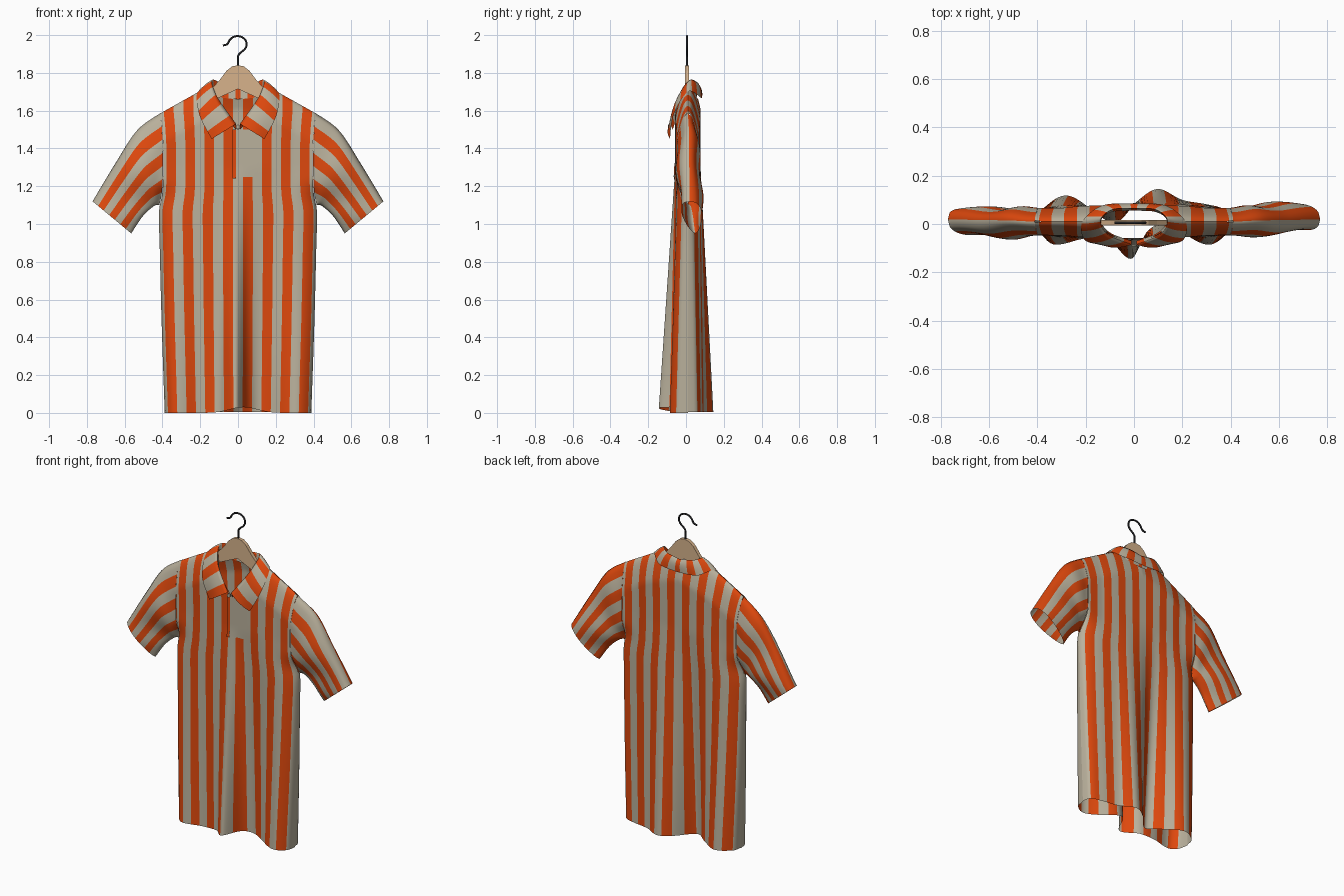
import bpy, bmesh, math
from mathutils import Vector

if "Cube" in bpy.data.objects:
    bpy.data.objects.remove(bpy.data.objects["Cube"])


def material(name, rgb):
    m = bpy.data.materials.new(name)
    m.diffuse_color = (*rgb, 1)
    m.use_nodes = True
    m.node_tree.nodes["Principled BSDF"].inputs["Base Color"].default_value = m.diffuse_color
    return m


BEIGE = material("beige cloth", (0.49, 0.44, 0.335))
ORANGE = material("orange cloth", (0.73, 0.065, 0.004))
WOOD = material("light wood", (0.68, 0.45, 0.26))
METAL = material("dark metal", (0.015, 0.015, 0.017))


def lerp_table(tab, x):
    """Smooth cubic interpolation through (x, value) pairs."""
    x = max(tab[0][0], min(tab[-1][0], x))
    n = len(tab) - 1

    def slope(i):
        a, b = tab[max(0, i - 1)], tab[min(n, i + 1)]
        return (b[1] - a[1]) / (b[0] - a[0])
    k = max(i for i in range(n) if tab[i][0] <= x)
    (a, p), (b, q) = tab[k], tab[k + 1]
    h, s = b - a, (x - a) / (b - a)
    return (p * (1 + 2 * s) * (1 - s) ** 2 + q * s * s * (3 - 2 * s)
            + h * slope(k) * s * (1 - s) ** 2 - h * slope(k + 1) * s * s * (1 - s))


def smooth(s):
    s = max(0, min(1, s))
    return s * s * (3 - 2 * s)


def spline(pts, t):
    """Catmull-Rom curve through the points, t in 0..1."""
    n = len(pts) - 1
    k = min(int(t * n), n - 1)
    s = t * n - k
    P = [Vector(pts[max(0, min(n, k + d))]) for d in (-1, 0, 1, 2)]
    return 0.5 * (2 * P[1] + (P[2] - P[0]) * s + (2 * P[0] - 5 * P[1] + 4 * P[2] - P[3]) * s * s
                  + (3 * P[1] - P[0] - 3 * P[2] + P[3]) * s ** 3)


def sheet(name, us, vs, point, orange):
    """Grid surface; orange(u) picks the stripe colour of each column."""
    verts = [point(u, v) for v in vs for u in us]
    n = len(us)
    faces, mats = [], []
    for j in range(len(vs) - 1):
        for i in range(n - 1):
            a = j * n + i
            faces.append((a, a + 1, a + n + 1, a + n))
            mats.append(1 if orange((us[i] + us[i + 1]) / 2) else 0)
    me = bpy.data.meshes.new(name)
    me.from_pydata(verts, [], faces)
    me.materials.append(BEIGE)
    me.materials.append(ORANGE)
    for p, m in zip(me.polygons, mats):
        p.material_index = m
        p.use_smooth = True
    ob = bpy.data.objects.new(name, me)
    bpy.context.collection.objects.link(ob)
    bm = bmesh.new()
    bm.from_mesh(me)
    bmesh.ops.remove_doubles(bm, verts=bm.verts, dist=0.0001)
    bmesh.ops.recalc_face_normals(bm, faces=bm.faces)
    bm.to_mesh(me)
    bm.free()


def span(a, b, n):
    return [a + (b - a) * i / n for i in range(n + 1)]


# ---------------- shirt body: front and back panels ----------------
STRIPE, HALF = 0.0525, 0.412
WIDTH = [(0, 0.388), (0.5, 0.405), (0.9, 0.415), (1.07, 0.418), (1.17, 0.40), (1.35, 0.395), (1.5, 0.402), (1.6, 0.412)]
HEM_FRONT = [(-0.39, 0.01), (-0.38, -0.045), (-0.33, -0.085), (-0.2, -0.06), (-0.1, -0.07), (-0.01, -0.145),
             (0.055, -0.03), (0.13, 0.0), (0.3, -0.085), (0.38, -0.045), (0.39, 0.01)]
HEM_BACK = [(-0.39, 0.01), (-0.38, 0.06), (-0.28, 0.118), (-0.16, 0.05), (-0.08, 0.0), (0.02, 0.1),
            (0.1, 0.145), (0.2, 0.1), (0.31, 0.08), (0.38, 0.055), (0.39, 0.01)]


def shoulder(x):
    return 1.71 - max(0, abs(x) - 0.19) * 0.56 + max(0, 0.19 - abs(x)) * 0.3


def panel_y(u, z, back):
    x = u * lerp_table(WIDTH, z)
    d = max(0, shoulder(x) - z)
    t = 0.067 * math.sqrt(min(1, d / 0.16))
    bow = math.sqrt(max(0, 1 - abs(u) ** 4))
    armhole = smooth((z - 1.1) / 0.14)              # sides open towards the sleeves
    bow += (max(bow, 0.85) - bow) * armhole
    upper = 0.01 + (t if back else -t) * bow
    hem = lerp_table(HEM_BACK if back else HEM_FRONT, u * 0.39)
    return hem + (upper - hem) * min(1, z / 1.3)


def panel_point(u, v, back):
    x = u * HALF
    r = min(1, abs(x) / 0.14)
    top = (1.66 + 0.06 * r ** 2) if back else (1.50 + 0.22 * r ** 1.3)
    top = min(top, shoulder(x))
    bottom = 0.004 if back else 0.03 * math.exp(-((u * 0.39 - 0.03) / 0.1) ** 2)
    z = bottom + (top - bottom) * v
    return (u * lerp_table(WIDTH, z), panel_y(u, z, back), z)


def body_orange(u):
    return int(abs(u) * HALF / STRIPE + 0.5) % 2 == 1


right_u = [0]
for k in range(8):
    right_u += span(right_u[-1], (k + 0.5) * STRIPE / HALF, 4)[1:]
right_u += [0.97, 0.985, 0.994, 0.998]
right_u = sorted({round(u, 5) for u in right_u} | {1.0})
cols = [-u for u in reversed(right_u[1:])] + right_u
rows = [1 - (1 - v) ** 1.4 for v in span(0, 1, 60)]
sheet("shirt_front", cols, rows, lambda u, v: panel_point(u, v, False), body_orange)
sheet("shirt_back", cols, rows, lambda u, v: panel_point(u, v, True), body_orange)


# ---------------- placket plates over the front opening ----------------
def plate(name, x0, x1, z0, z1, lift, colour):
    def point(x, z):
        return (x, panel_y(x / lerp_table(WIDTH, z), z, False) - lift, z)
    sheet(name, span(x0, x1, 6), span(z0, z1, 10), point, lambda u: colour)


plate("placket", -0.012, 0.098, 1.25, 1.50, 0.005, False)
plate("placket_edge", -0.03, -0.01, 1.24, 1.50, 0.009, True)

# ---------------- sleeves, starting on the body's armhole edge ----------------
TOP = [Vector(p) for p in ((0.412, 0, 1.587), (0.535, 0, 1.495), (0.65, 0, 1.32), (0.77, 0, 1.12))]
LOW = [Vector(p) for p in ((0.415, 0, 1.10), (0.445, 0, 1.095), (0.505, 0, 1.04), (0.565, 0, 0.95))]
N = 14


def sleeve_point(side):
    def point(a, v):
        front = a <= 0.5
        s = 2 * a if front else 2 - 2 * a
        # straight stripes inside, curved outline at the upper and lower edge
        t0, l0 = TOP[0].lerp(TOP[3], v), LOW[0].lerp(LOW[3], v)
        p = t0.lerp(l0, s) + (spline(TOP, v) - t0) * (1 - s) ** 2 + (spline(LOW, v) - l0) * s ** 3
        bow = max(0, math.sin(math.pi * s ** (1 - 0.35 * v))) ** 0.6
        wave = 0.012 * math.sin(5 * s + 7 * v) * math.sin(math.pi * v) * bow
        thick = 0.07 - 0.017 * v
        p.y = 0.013 + 0.006 * v + (-thick if front else thick) * bow + wave + side * 0.03 * s * v
        blend = smooth(v / 0.3)
        z0 = TOP[0].z + (LOW[0].z - TOP[0].z) * s
        p.y = panel_y(1, z0, not front) * (1 - blend) + p.y * blend
        p.x += (lerp_table(WIDTH, z0) - TOP[0].x) * max(0, 1 - v / 0.3)
        p.x *= side
        return p
    return point


for side, label in ((-1, "left"), (1, "right")):
    sheet("sleeve_" + label, span(0, 1, N * 4), span(0, 1, 28), sleeve_point(side),
          lambda a: int(a * N) % 2 == 1)

# ---------------- collar: stand, fold line and turned-down leaf ----------------
STAND = [(0, .055, 1.66), (.09, .05, 1.67), (.135, .015, 1.69), (.10, -.035, 1.60), (.010, -.07, 1.50)]
FOLD = [(0, .065, 1.735), (.09, .06, 1.75), (.138, .015, 1.76), (.108, -.045, 1.67), (.010, -.085, 1.53)]
LEAF = [(0, .085, 1.66), (.13, .077, 1.67), (.213, .01, 1.70), (.205, -.065, 1.58), (.14, -.085, 1.45)]


def collar_point(t, v):
    a, b, c = (spline(k, abs(t)) for k in (STAND, FOLD, LEAF))
    if v <= 1:
        p = a.lerp(b, v)
    else:
        puff = math.sin(math.pi * (v - 1))
        p = b.lerp(c, v - 1)
        p.z += 0.012 * puff * (1 - abs(t))
        p.y += 0.022 * puff * (0.4 - abs(t))
    if t < 0:
        p.x = -p.x
    return p


SEG = 10.5
half = sorted({round(k / 4 / SEG, 5) for k in range(42)} | {1.0})
sheet("collar", [-t for t in reversed(half[1:])] + half, span(0, 2, 14), collar_point,
      lambda t: int(abs(t) * SEG + 0.5) % 2 == 0)

# collar button
bpy.ops.mesh.primitive_cylinder_add(vertices=16, radius=0.011, depth=0.008,
                                    location=(0.0, -0.09, 1.515), rotation=(math.pi / 2, 0, 0))
bpy.context.object.name = "collar_button"
bpy.context.object.data.materials.append(BEIGE)

# ---------------- wooden hanger ----------------
outline = [(0, 1.84), (.03, 1.835), (.06, 1.812), (.095, 1.765), (.14, 1.715), (.25, 1.645),
           (.37, 1.575), (.38, 1.555), (.365, 1.545), (.12, 1.66), (0, 1.715)]
loop = outline + [(-x, z) for x, z in reversed(outline[1:-1])]
n = len(loop)
me = bpy.data.meshes.new("hanger")
me.from_pydata([(x, y, z) for y in (-0.006, 0.016) for x, z in loop], [],
               [tuple(range(n)), tuple(reversed(range(n, 2 * n)))]
               + [(i, i + n, (i + 1) % n + n, (i + 1) % n) for i in range(n)])
bm = bmesh.new()
bm.from_mesh(me)
bmesh.ops.recalc_face_normals(bm, faces=bm.faces)
bm.to_mesh(me)
bm.free()
me.materials.append(WOOD)
bpy.context.collection.objects.link(bpy.data.objects.new("hanger", me))

# ---------------- metal hook ----------------
path = [(0, 1.82), (0, 1.885), (.012, 1.905), (.035, 1.925), (.046, 1.95), (.036, 1.978),
        (.01, 1.993), (-.02, 1.992), (-.043, 1.975), (-.057, 1.952), (-.08, 1.945)]
cu = bpy.data.curves.new("hook", "CURVE")
cu.dimensions = "3D"
cu.bevel_depth, cu.bevel_resolution, cu.use_fill_caps = 0.0055, 3, True
sp = cu.splines.new("POLY")
pts = [spline([(x, 0.005, z) for x, z in path], t) for t in span(0, 1, 50)]
sp.points.add(len(pts) - 1)
for p, co in zip(sp.points, pts):
    p.co = (*co, 1)
cu.materials.append(METAL)
bpy.context.collection.objects.link(bpy.data.objects.new("hook", cu))
